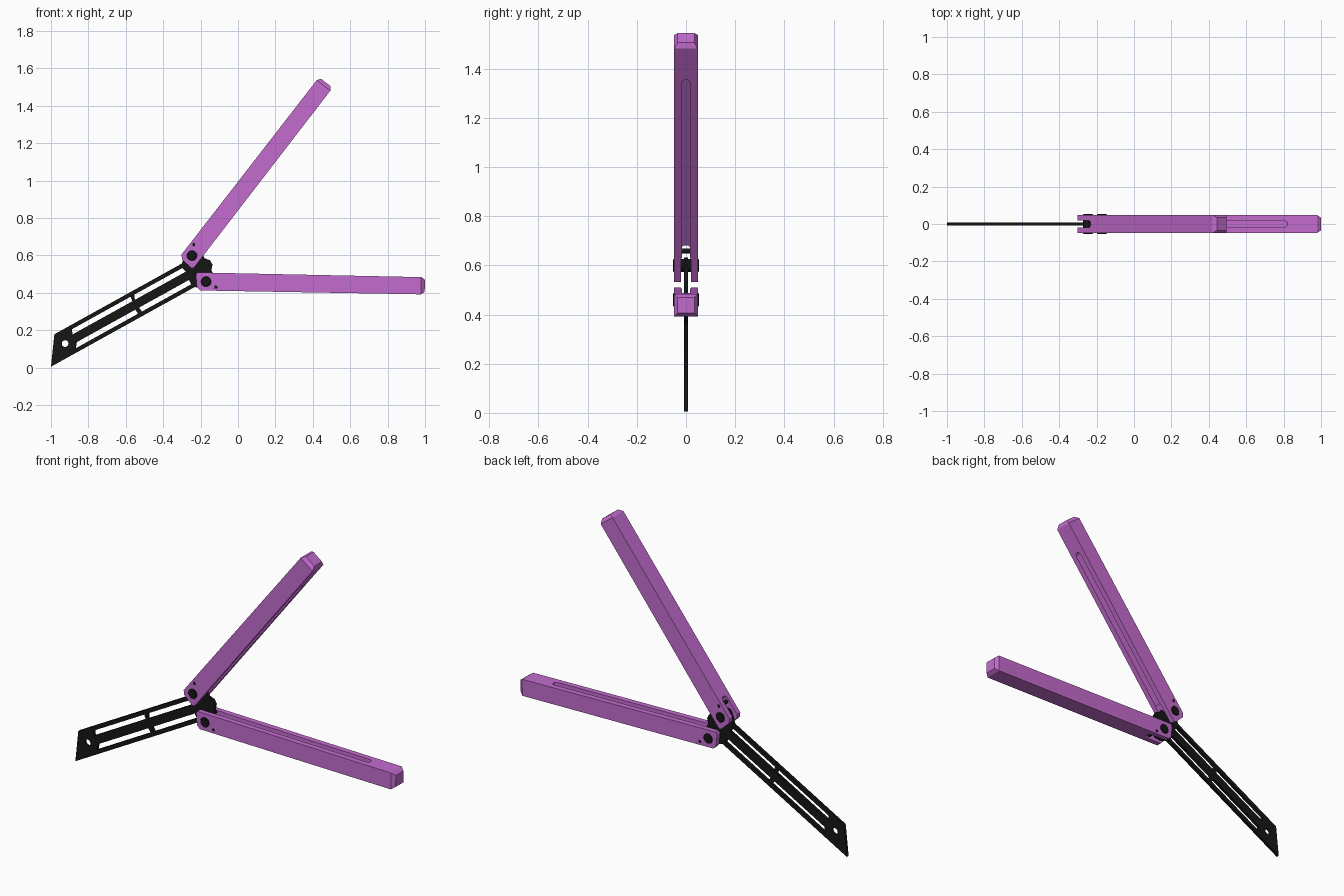
import bpy, bmesh, math
from mathutils import Matrix, Vector

if "Cube" in bpy.data.objects:
    bpy.data.objects.remove(bpy.data.objects["Cube"])


def material(name, rgb):
    m = bpy.data.materials.new(name)
    m.diffuse_color = (*rgb, 1)
    m.use_nodes = True
    m.node_tree.nodes["Principled BSDF"].inputs["Base Color"].default_value = m.diffuse_color
    return m


PURPLE = material("purple", (0.55, 0.15, 0.62))
BLACK = material("black", (0.008, 0.008, 0.008))


def add(name, mesh, mat):
    ob = bpy.data.objects.new(name, mesh)
    bpy.context.collection.objects.link(ob)
    ob.data.materials.clear()
    ob.data.materials.append(mat)
    return ob


def prism(pts, direction):
    """Closed solid from a 3D outline pushed along a direction."""
    bm = bmesh.new()
    face = bm.faces.new([bm.verts.new(p) for p in pts])
    ext = bmesh.ops.extrude_face_region(bm, geom=[face])["geom"]
    bmesh.ops.translate(bm, vec=direction, verts=[v for v in ext if isinstance(v, bmesh.types.BMVert)])
    bmesh.ops.recalc_face_normals(bm, faces=bm.faces)
    return bm


def to_mesh(bm, name):
    me = bpy.data.meshes.new(name)
    bm.to_mesh(me)
    bm.free()
    return me


def slot_cutter(end, r, t0, t1):
    """Long slot with a round end, cutting vertically from t0 to t1."""
    arc = [math.pi * (i / 10 - 0.5) for i in range(11)]
    pts = [(end - r + r * math.cos(a), r * math.sin(a), t0) for a in arc]
    pts += [(-0.2, r, t0), (-0.2, -r, t0)]
    return add("slot_cutter", to_mesh(prism(pts, Vector((0, 0, t1 - t0))), "slot_cutter"), BLACK)


def bake(ob):
    dg = bpy.context.evaluated_depsgraph_get()
    me = bpy.data.meshes.new_from_object(ob.evaluated_get(dg))
    ob.modifiers.clear()
    ob.data = me


def pin(name, r, half, s, t, frame):
    bm = bmesh.new()
    bmesh.ops.create_cone(bm, cap_ends=True, segments=24, radius1=r, radius2=r, depth=2 * half,
                          matrix=Matrix.Translation((s, 0, t)) @ Matrix.Rotation(math.pi / 2, 4, 'X'))
    rims = [e for e in bm.edges if abs(e.verts[0].co.y - e.verts[1].co.y) < 1e-4]
    bmesh.ops.bevel(bm, geom=rims, offset=0.003, segments=1, affect='EDGES')
    for f in bm.faces:
        f.smooth = len(f.verts) == 4 and abs(f.normal.y) < 0.1
    add(name, to_mesh(bm, name), BLACK).matrix_world = frame


W = 0.048


def handle(prefix, pivot, angle, inner):
    """Handle with fork, inner channel, pivot bolt and stop pin; inner = +1/-1 open side."""
    frame = Matrix.Translation(pivot) @ Matrix.Rotation(-math.radians(angle), 4, 'Y')
    profile = [(-0.048, W), (-0.055, 0.035), (-0.048, -0.03), (-0.03, -W), (1.15, -0.046), (1.15, 0.046)]
    bm = prism([(s, -W, t * inner) for s, t in profile], Vector((0, 2 * W, 0)))
    # tapered end cap
    end = [f for f in bm.faces if f.calc_center_median().x > 1.149]
    ext = bmesh.ops.extrude_face_region(bm, geom=end)["geom"]
    bmesh.ops.delete(bm, geom=end, context='FACES_ONLY')
    for v in (g for g in ext if isinstance(g, bmesh.types.BMVert)):
        v.co = (1.17, v.co.y * 0.7, v.co.z * 0.7)
    bmesh.ops.recalc_face_normals(bm, faces=bm.faces)
    body = add(prefix + "_handle", to_mesh(bm, prefix + "_handle"), PURPLE)
    # blade channel on the inner side, fork gap right through
    lo, hi = sorted((-0.025 * inner, 0.1 * inner))
    cutters = [slot_cutter(0.99, 0.017, lo, hi), slot_cutter(0.085, 0.02, -0.1, 0.1)]
    for c in cutters:
        mod = body.modifiers.new("slot", 'BOOLEAN')
        mod.operation, mod.solver, mod.object = 'DIFFERENCE', 'EXACT', c
    bake(body)
    body.data.materials.clear()
    body.data.materials.append(PURPLE)
    for c in cutters:
        bpy.data.objects.remove(c)
    body.matrix_world = frame
    pin(prefix + "_pivot_bolt", 0.027, 0.053, 0, 0, frame)
    pin(prefix + "_stop_pin", 0.01, 0.049, 0.053, -0.029 * inner, frame)


handle("upper", (-0.246, 0, 0.599), 52.3, -1)
handle("lower", (-0.171, 0, 0.46), -1.1, 1)

# skeleton blade: flat outline with cut-outs
MID = 0.0715
half = [(0.88, 0), (0.91, -0.03), (0.945, -0.045), (0.98, -0.03), (0.975, 0.015),
        (1.0, 0.015), (1.0, 0.035), (1.02, 0.058)]
outline = [(0, 0)] + half + [(u, 2 * MID - v) for u, v in reversed(half)] + [(0.10, 2 * MID)]
hole = [(0.126 + 0.018 * math.cos(i * math.pi / 12), MID + 0.018 * math.sin(i * math.pi / 12)) for i in range(24)]
loops = [outline, hole]
for a, b, c, d in ((0.165, 0.185, 0.544, 0.542), (0.568, 0.566, 0.87, 0.87)):
    loops.append([(a, 0.022), (c, 0.022), (d, 0.048), (b, 0.048)])
    loops.append([(b, 0.095), (d + 0.008, 0.095), (c + 0.01 if c < 0.8 else c, 0.121), (b + 0.01, 0.121)])

cu = bpy.data.curves.new("blade", 'CURVE')
cu.dimensions, cu.fill_mode, cu.extrude = '2D', 'BOTH', 0.008
for pts in loops:
    sp = cu.splines.new('POLY')
    sp.points.add(len(pts) - 1)
    for p, (u, v) in zip(sp.points, pts):
        p.co = (u, v, 0, 1)
    sp.use_cyclic_u = True
tmp = bpy.data.objects.new("blade_curve", cu)
bpy.context.collection.objects.link(tmp)
dg = bpy.context.evaluated_depsgraph_get()
blade = add("blade", bpy.data.meshes.new_from_object(tmp.evaluated_get(dg)), BLACK)
bpy.data.objects.remove(tmp)
blade.matrix_world = (Matrix.Translation((-1, 0, 0.005)) @ Matrix.Rotation(-math.radians(29), 4, 'Y')
                      @ Matrix.Rotation(math.pi / 2, 4, 'X'))
